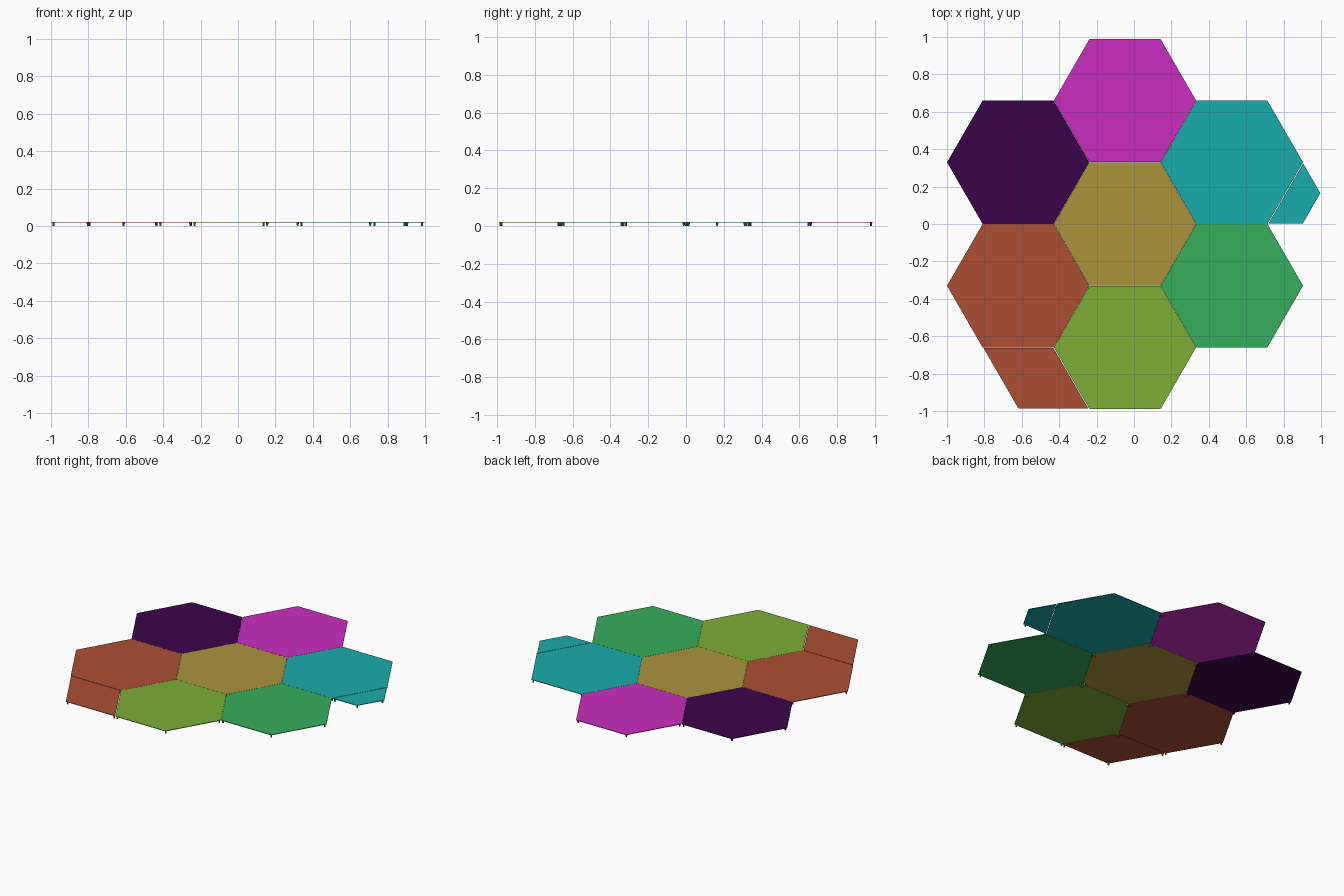
import bpy, bmesh
from math import cos, sin, pi
from mathutils import Vector, Matrix

if "Cube" in bpy.data.objects:
    bpy.data.objects.remove(bpy.data.objects["Cube"])

R = 0.381                 # hexagon corner radius
A = R * 3 ** 0.5 / 2      # hexagon half height
X0 = -0.048               # middle column
TOP, THICK = 0.022, 0.004
FOOT_R, FOOT_IN = 0.006, 0.013


def material(name, rgb):
    m = bpy.data.materials.new(name)
    m.diffuse_color = [(c / 255) ** 2.2 for c in rgb] + [1]
    m.use_nodes = True
    m.node_tree.nodes["Principled BSDF"].inputs["Base Color"].default_value = m.diffuse_color
    return m


def inset(pts, d):
    """Move every side of a convex counter-clockwise outline inward by d."""
    out = []
    for i, p in enumerate(pts):
        a = (p - pts[i - 1]).normalized()
        b = (pts[(i + 1) % len(pts)] - p).normalized()
        out.append(p + (b - a) * (d / a.cross(b)))
    return out


def hexagon(cx, cy):
    return [Vector((cx + R * cos(i * pi / 3), cy + R * sin(i * pi / 3))) for i in range(6)]


def panel(name, outline, mat, gap=0.0006):
    """Thin plate with a small foot under each corner."""
    bm = bmesh.new()
    pts = inset(outline, gap)
    face = bm.faces.new([bm.verts.new((p.x, p.y, TOP - THICK)) for p in pts])
    ext = bmesh.ops.extrude_face_region(bm, geom=[face])
    moved = [g for g in ext["geom"] if isinstance(g, bmesh.types.BMVert)]
    bmesh.ops.translate(bm, verts=moved, vec=(0, 0, THICK))
    if not any(f.normal.z < -0.5 for f in bm.faces):
        bm.faces.ensure_lookup_table()
    h = TOP - THICK
    for p, c in zip(pts, inset(pts, 0.01)):
        q = p + (c - p).normalized() * FOOT_IN
        bmesh.ops.create_cone(bm, cap_ends=True, segments=8, radius1=FOOT_R * 0.8,
                              radius2=FOOT_R, depth=h,
                              matrix=Matrix.Translation((q.x, q.y, h / 2)))
    bmesh.ops.recalc_face_normals(bm, faces=bm.faces)
    me = bpy.data.meshes.new(name)
    bm.to_mesh(me)
    bm.free()
    me.materials.append(mat)
    bpy.context.collection.objects.link(bpy.data.objects.new(name, me))


# Full hexagons: column, row (in half heights), colour
tiles = {
    "magenta": (0, 2, (201, 49, 191)),
    "ochre": (0, 0, (170, 148, 62)),
    "lime": (0, -2, (124, 173, 58)),
    "purple": (-1, 1, (61, 12, 76)),
    "rust": (-1, -1, (171, 80, 54)),
    "teal": (1, 1, (31, 171, 171)),
    "green": (1, -1, (56, 173, 92)),
}
mats = {}
for name, (col, row, rgb) in tiles.items():
    mats[name] = material(name, rgb)
    panel("hex_panel_" + name, hexagon(X0 + 1.5 * R * col, A * row), mats[name])

# Partial panels cut from the neighbouring hexagon positions
cx, cy = X0 - 1.5 * R, -3 * A
h = hexagon(cx, cy)
panel("rhombus_panel_rust", [Vector((cx, cy)), h[0], h[1], h[2]], mats["rust"], 0.003)

c = Vector((X0 + 3 * R, 0))
h = hexagon(*c)
panel("trapezoid_panel_teal", [h[3], (h[3] + c) / 2, (h[2] + c) / 2, h[2]],
      mats["teal"], 0.003)
